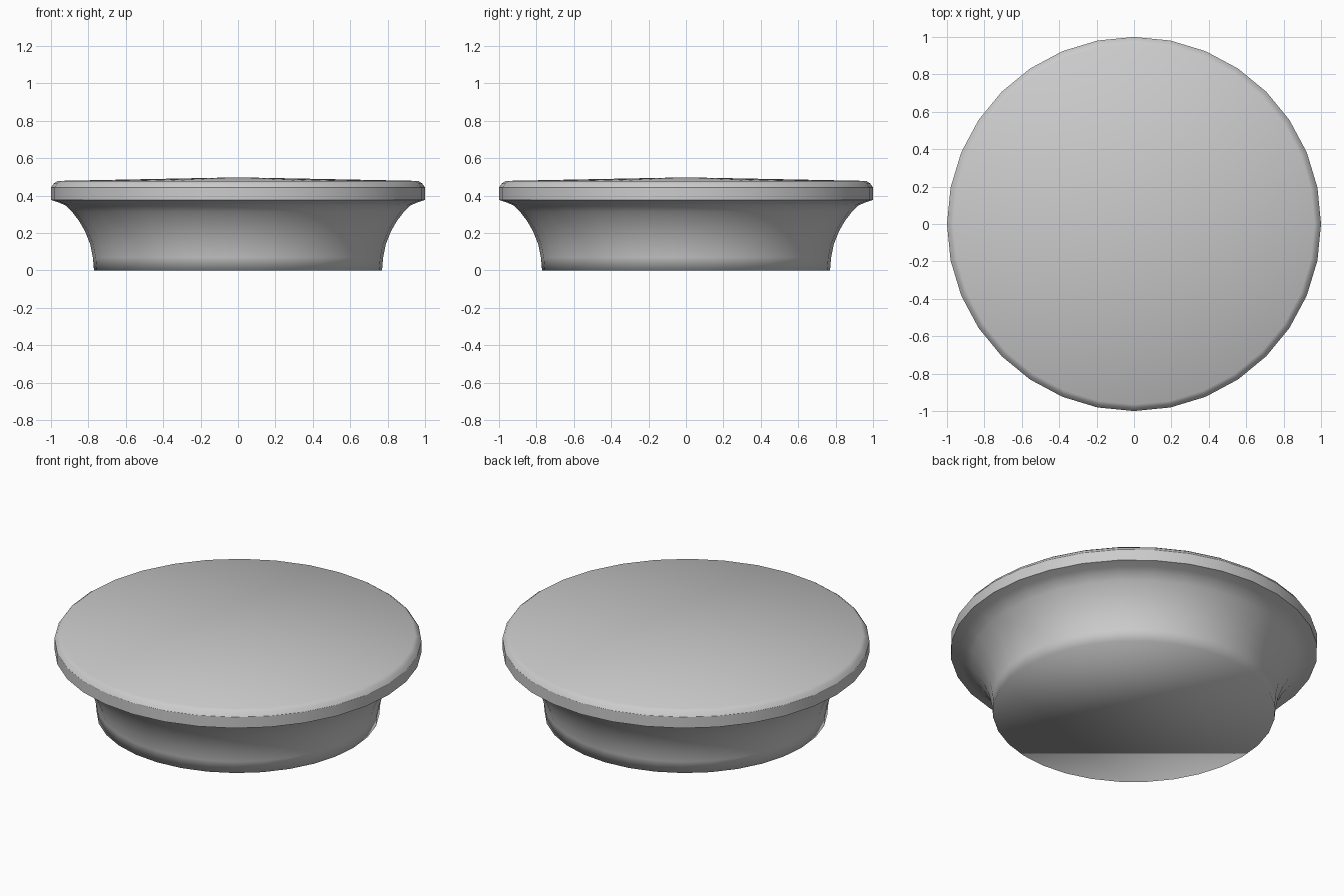
import bpy, bmesh, math

if "Cube" in bpy.data.objects:
    bpy.data.objects.remove(bpy.data.objects["Cube"])

SIDES = 32

# Half profile of the knob (radius, height), from base to upper bevel
profile = [(0.77, 0.0), (0.776, 0.07), (0.79, 0.14), (0.818, 0.21),
           (0.85, 0.265), (0.888, 0.315), (0.92, 0.347), (0.955, 0.362),
           (1.0, 0.377), (1.0, 0.443), (0.985, 0.465), (0.965, 0.479)]
SHARP_ROWS = (8, 9)  # lower and upper edge of the rim band

bm = bmesh.new()
rings = []
for r, z in profile:
    rings.append([bm.verts.new((r * math.cos(2 * math.pi * i / SIDES),
                                r * math.sin(2 * math.pi * i / SIDES), z))
                  for i in range(SIDES)])

# Flared wall and rim
for a, b in zip(rings, rings[1:]):
    for i in range(SIDES):
        j = (i + 1) % SIDES
        bm.faces.new((a[i], a[j], b[j], b[i]))

# Flat base and very slightly raised top
bm.faces.new(rings[0][::-1])
peak = bm.verts.new((0, 0, 0.498))
for i in range(SIDES):
    bm.faces.new((rings[-1][i], rings[-1][(i + 1) % SIDES], peak))

# Smooth shading with crisp rim edges
for f in bm.faces:
    f.smooth = True
for row in SHARP_ROWS:
    for i in range(SIDES):
        bm.edges.get((rings[row][i], rings[row][(i + 1) % SIDES])).smooth = False

mesh = bpy.data.meshes.new("round_knob")
bm.to_mesh(mesh)
bm.free()
bpy.context.collection.objects.link(bpy.data.objects.new("round_knob", mesh))
